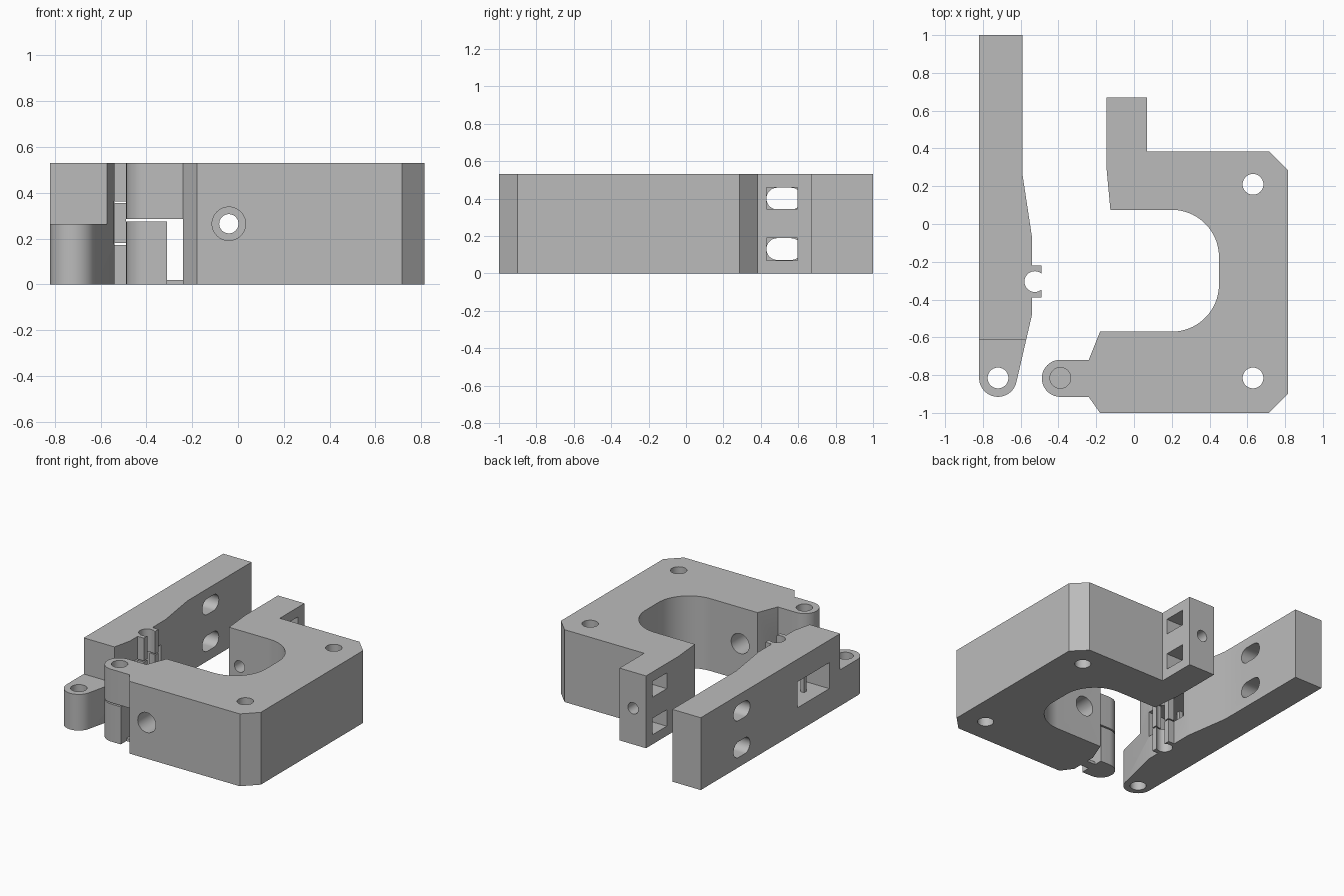
import bpy, bmesh
from math import sin, cos, pi, radians

if "Cube" in bpy.data.objects:
    bpy.data.objects.remove(bpy.data.objects["Cube"], do_unlink=True)

grey = bpy.data.materials.new("matte grey")
grey.use_nodes = True
COLOUR = (0.5, 0.5, 0.5, 1)
grey.diffuse_color = COLOUR
grey.node_tree.nodes["Principled BSDF"].inputs["Base Color"].default_value = COLOUR

H = 0.53            # height of the tall parts
SPLIT = 0.275       # hinge split height


def arc(cx, cy, r, a0, a1, n=24):
    """Points on an arc, angles in degrees."""
    angles = [radians(a0 + (a1 - a0) * i / n) for i in range(n + 1)]
    return [(cx + r * cos(a), cy + r * sin(a)) for a in angles]


def prism(name, pts, z0, z1):
    """Extrude an outline from z0 up to z1."""
    bm = bmesh.new()
    face = bm.faces.new([bm.verts.new((x, y, z0)) for x, y in pts])
    ext = bmesh.ops.extrude_face_region(bm, geom=[face])
    top = [v for v in ext["geom"] if isinstance(v, bmesh.types.BMVert)]
    bmesh.ops.translate(bm, verts=top, vec=(0, 0, z1 - z0))
    bmesh.ops.recalc_face_normals(bm, faces=bm.faces)
    me = bpy.data.meshes.new(name)
    bm.to_mesh(me)
    bm.free()
    me.materials.append(grey)
    ob = bpy.data.objects.new(name, me)
    bpy.context.collection.objects.link(ob)
    return ob


def box(name, x0, x1, y0, y1, z0, z1):
    return prism(name, [(x0, y0), (x1, y0), (x1, y1), (x0, y1)], z0, z1)


def post_hole(x, y, r):
    return prism("cutter", arc(x, y, r, 0, 352.5, 47), -0.1, H + 0.1)


def y_hole(x, z, r, y0, y1):
    """Round cutter running along y."""
    ob = prism("cutter", arc(x, -z, r, 0, 352.5, 47), y0, y1)
    for v in ob.data.vertices:
        px, py, pz = v.co
        v.co = (px, pz, -py)
    return ob


def x_slot(ya, yb, z, r, x0, x1):
    """Rounded slot cutter running along x."""
    pts = arc(yb, z, r, -90, 90) + arc(ya, z, r, 90, 270)
    ob = prism("cutter", pts, x0, x1)
    for v in ob.data.vertices:
        py, pz, px = v.co
        v.co = (px, py, pz)
    return ob


def activate(ob):
    bpy.ops.object.select_all(action="DESELECT")
    ob.select_set(True)
    bpy.context.view_layer.objects.active = ob


def cut(ob, cutters):
    activate(ob)
    for c in cutters:
        m = ob.modifiers.new("cut", "BOOLEAN")
        m.operation, m.solver, m.object = "DIFFERENCE", "EXACT", c
        bpy.ops.object.modifier_apply(modifier=m.name)
        bpy.data.objects.remove(c, do_unlink=True)


def finish(ob):
    activate(ob)
    bpy.ops.object.shade_smooth_by_angle(angle=radians(25))


# Main block: chamfered plate with U-shaped recess, rear arm and hinge tab
outline = [(-0.145, 0.67), (-0.145, 0.29), (-0.125, 0.075)]
outline += arc(0.2, -0.175, 0.25, 90, 0)
outline += arc(0.2, -0.32, 0.25, 0, -90)
outline += [(-0.18, -0.57), (-0.24, -0.72)]
outline += arc(-0.39, -0.817, 0.098, 90, 270)
outline += [(-0.24, -0.915), (-0.18, -1), (0.715, -1), (0.815, -0.9),
            (0.815, 0.285), (0.715, 0.385), (0.07, 0.385), (0.07, 0.67)]
block = prism("main_block", outline, 0, H)
cut(block, [
    box("cutter", -0.6, -0.24, -0.95, -0.65, -0.1, SPLIT + 0.01),
    post_hole(0.63, 0.21, 0.055), post_hole(0.63, -0.815, 0.055),
    post_hole(-0.39, -0.815, 0.055),
    y_hole(-0.04, H / 2, 0.073, -1.1, -0.4),
    y_hole(-0.04, H / 2, 0.042, -0.1, 0.8),
    box("cutter", -0.3, 0.2, 0.43, 0.595, 0.07, 0.19),
    box("cutter", -0.3, 0.2, 0.43, 0.595, 0.345, 0.46)])
finish(block)

# Pillar beneath the hinge tab, tied to the block by a thin strip
pillar = arc(-0.39, -0.817, 0.098, 90, 270) + [(-0.31, -0.915), (-0.31, -0.72)]
finish(prism("tab_support", pillar, 0, SPLIT))
box("support_strip", -0.31, -0.24, -0.85, -0.78, 0, 0.02)

# Lever: long bar with tapered middle and low hinge end
outline = [(-0.82, 1)] + arc(-0.72, -0.815, 0.1, 180, 348)
outline += [(-0.54, -0.48), (-0.54, -0.07), (-0.59, 0.26), (-0.59, 1)]
lever = prism("lever", outline, 0, H)
CX, CY = -0.525, -0.305
cut(lever, [
    box("cutter", -1, -0.4, -1.1, -0.615, 0.265, H + 0.1),
    post_hole(-0.72, -0.815, 0.055),
    x_slot(0.488, 0.562, 0.13, 0.058, -1, -0.4),
    x_slot(0.488, 0.562, 0.4, 0.058, -1, -0.4),
    box("cutter", -1, -0.4, CY - 0.183, CY + 0.183, 0.175, 0.365),
    post_hole(CX, CY, 0.055)])
finish(lever)
box("window_post", -0.72, -0.69, -0.37, -0.34, 0.175, 0.365)

# Snap clip for the axle, in three stacked pieces
for name, z0, z1 in (("clip_bottom", 0, 0.173), ("clip_middle", 0.181, 0.355),
                     ("clip_top", 0.363, H)):
    clip = box(name, -0.54, -0.49, CY - 0.085, CY + 0.085, z0, z1)
    cut(clip, [post_hole(CX, CY, 0.055),
               box("cutter", CX, -0.4, CY - 0.03, CY + 0.03, -0.1, H + 0.1)])
    finish(clip)
